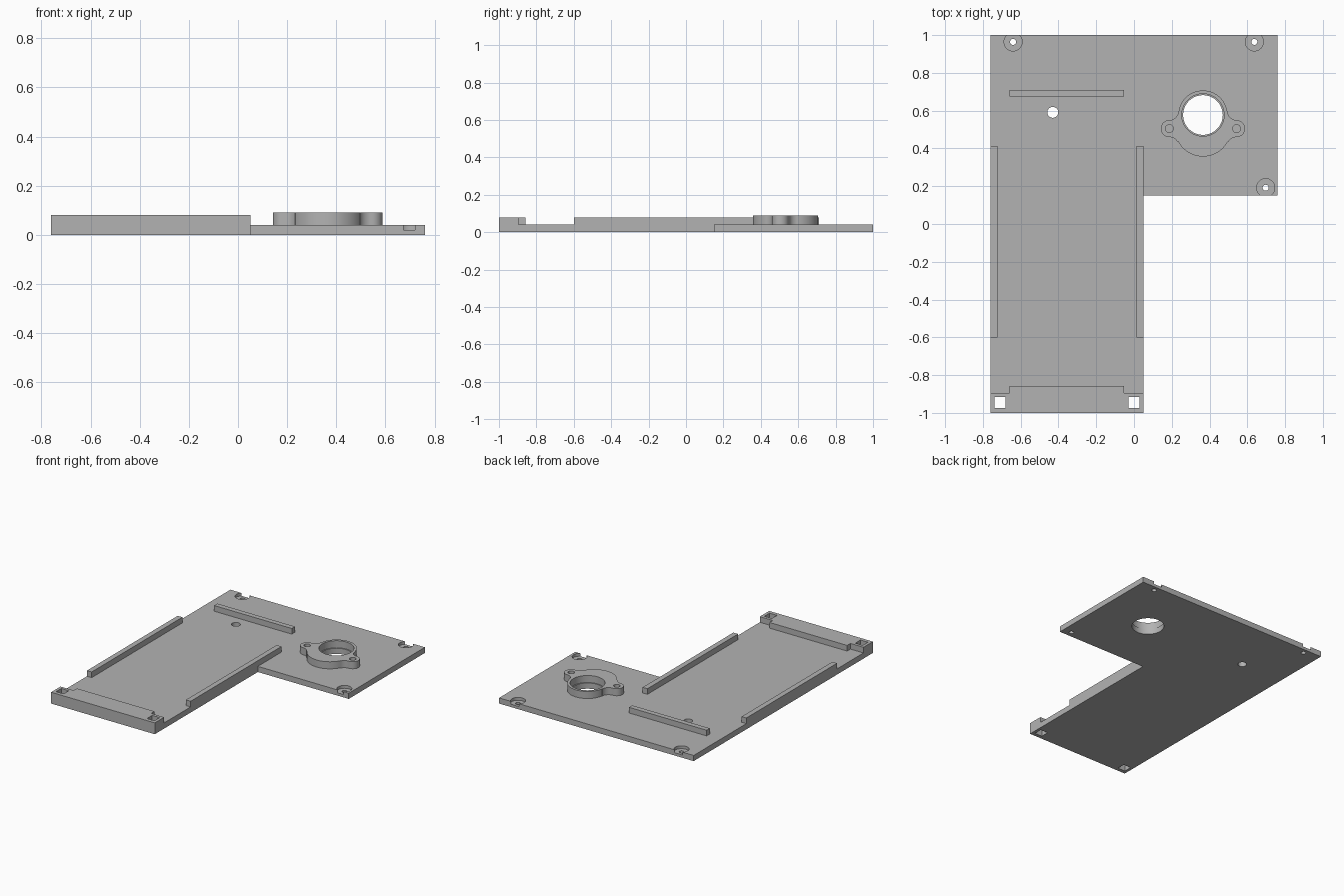
import bpy, bmesh
from math import cos, sin, radians

cube = bpy.data.objects.get("Cube")
if cube:
    bpy.data.objects.remove(cube, do_unlink=True)

grey = bpy.data.materials.new("plain grey")
grey.use_nodes = True
COLOUR = (0.45, 0.45, 0.45, 1)
grey.diffuse_color = COLOUR
grey.node_tree.nodes["Principled BSDF"].inputs["Base Color"].default_value = COLOUR

BASE, WALL, BOSS = 0.04, 0.08, 0.09


def prism(name, points, z0, z1):
    """Extrude a flat outline between two heights."""
    bm = bmesh.new()
    face = bm.faces.new([bm.verts.new((x, y, z0)) for x, y in points])
    top = bmesh.ops.extrude_face_region(bm, geom=[face])["geom"]
    verts = [v for v in top if isinstance(v, bmesh.types.BMVert)]
    bmesh.ops.translate(bm, verts=verts, vec=(0, 0, z1 - z0))
    bmesh.ops.recalc_face_normals(bm, faces=bm.faces)
    mesh = bpy.data.meshes.new(name)
    bm.to_mesh(mesh)
    bm.free()
    mesh.materials.append(grey)
    obj = bpy.data.objects.new(name, mesh)
    bpy.context.collection.objects.link(obj)
    return obj


def rect(x0, x1, y0, y1):
    return [(x0, y0), (x1, y0), (x1, y1), (x0, y1)]


def arc(cx, cy, r, start, end, steps):
    angles = [radians(start + (end - start) * i / steps) for i in range(steps + 1)]
    return [(cx + r * cos(a), cy + r * sin(a)) for a in angles]


def circle(cx, cy, r, sides=40):
    return arc(cx, cy, r, 0, 360, sides)[:-1]


def cut(obj, outline, z0, z1):
    """Cut a prism-shaped opening and discard the cutter."""
    cutter = prism("cutter", outline, z0, z1)
    cutter.hide_render = True
    mod = obj.modifiers.new("opening", "BOOLEAN")
    mod.operation = "DIFFERENCE"
    mod.solver = "EXACT"
    mod.object = cutter
    bpy.ops.object.select_all(action="DESELECT")
    bpy.context.view_layer.objects.active = obj
    obj.select_set(True)
    bpy.ops.object.modifier_apply(modifier=mod.name)
    bpy.data.objects.remove(cutter, do_unlink=True)


# L-shaped base plate
L, R, MID, STEP = -0.76, 0.76, 0.05, 0.15
plate = prism("base_plate", [(L, -1), (MID, -1), (MID, STEP), (R, STEP), (R, 1), (L, 1)], 0, BASE)

# Counterbored screw holes that break through the nearby edge
for x, y in [(-0.64, 0.964), (0.637, 0.964), (0.697, 0.192)]:
    cut(plate, circle(x, y, 0.048), 0.02, 0.1)
    cut(plate, circle(x, y, 0.016, 24), -0.1, 0.1)

# Small plain hole
cut(plate, circle(-0.43, 0.591, 0.029, 32), -0.1, 0.1)

# Side rails and the rear locating ridge
prism("right_rail", rect(L, L + 0.037, -0.6, 0.412), BASE, WALL)
prism("left_rail", rect(MID - 0.037, MID, -0.6, 0.412), BASE, WALL)
prism("rear_ridge", rect(-0.658, -0.052, 0.674, 0.71), BASE, WALL)

# Front block with a thicker middle
block = prism("front_block", [
    (L, -1), (MID, -1), (MID, -0.895), (-0.052, -0.895),
    (-0.052, -0.858), (-0.658, -0.858), (-0.658, -0.895), (L, -0.895)], BASE, WALL)

# Square openings through block and plate
for x in (-0.71, 0.0):
    for part in (plate, block):
        cut(part, rect(x - 0.029, x + 0.029, -0.974, -0.916), -0.1, 0.2)

# Eared boss: half outline from bottom to top, then mirrored
BX, BY, EAR, UP = 0.365, 0.505, 0.178, 0.072
half = arc(0, 0, 0.148, -90, -28, 14)
half += arc(EAR, -0.095, 0.05, 152, 90, 8)
half += arc(EAR, 0, 0.045, -90, 90, 18)[1:-1]
half += arc(EAR, 0.093, 0.048, -90, -180, 10)
half += arc(0, UP, 0.13, 10, 90, 16)
outline = half + [(-x, y) for x, y in reversed(half[1:-1])]
boss = prism("eared_boss", [(BX + x, BY + y) for x, y in outline], BASE, BOSS)
cut(boss, circle(BX, BY + UP, 0.112, 64), 0, 0.2)
cut(plate, circle(BX, BY + UP, 0.105, 64), -0.1, 0.1)
for side in (-1, 1):
    cut(boss, circle(BX + side * EAR, BY, 0.021, 28), 0, 0.2)

# Smooth the round walls, keep the edges sharp
for obj in (plate, boss):
    bpy.ops.object.select_all(action="DESELECT")
    obj.select_set(True)
    bpy.context.view_layer.objects.active = obj
    bpy.ops.object.shade_smooth_by_angle(angle=radians(30))
